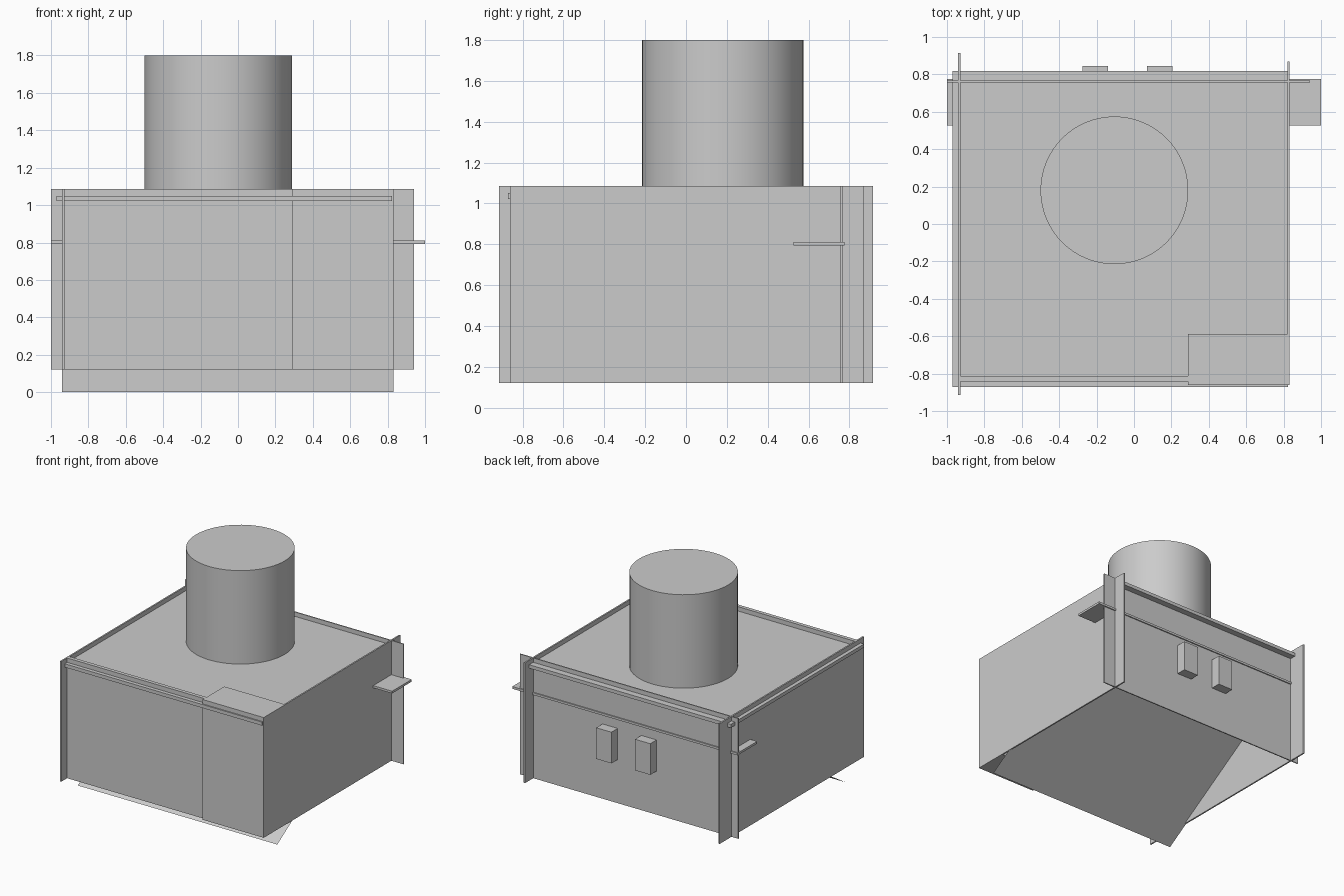
import bpy, bmesh
from mathutils import Matrix

if "Cube" in bpy.data.objects:
    bpy.data.objects.remove(bpy.data.objects["Cube"])


def new_object(name, bm):
    mesh = bpy.data.meshes.new(name)
    bm.to_mesh(mesh)
    bm.free()
    obj = bpy.data.objects.new(name, mesh)
    bpy.context.collection.objects.link(obj)
    return obj


def box(name, x, y, z):
    """Box from (min, max) ranges along each axis."""
    bm = bmesh.new()
    bmesh.ops.create_cube(bm, size=1)
    for v in bm.verts:
        v.co = [r[0] if c < 0 else r[1] for c, r in zip(v.co, (x, y, z))]
    return new_object(name, bm)


WALL = (0.12, 1.085)  # shared height range of the upright panels

# Upright panels that slot into each other
box("left_panel", (-0.94, -0.928), (-0.915, 0.915), WALL)
box("right_panel", (0.82, 0.832), (-0.60, 0.87), WALL)
box("back_panel", (-1.0, 0.94), (0.757, 0.766), WALL)
box("front_panel", (-0.93, 0.29), (-0.842, -0.812), WALL)
box("corner_block", (0.29, 0.832), (-0.862, -0.588), WALL)

# Horizontal plates passing through the walls
box("top_plate", (-0.97, 0.824), (-0.872, 0.817), (1.022, 1.05))
box("shelf", (-1.0, 1.0), (0.527, 0.775), (0.793, 0.811))

# Small boxes on the back
for name, x0 in (("back_box_left", -0.275), ("back_box_right", 0.07)):
    box(name, (x0, x0 + 0.135), (0.76, 0.846), (0.47, 0.72))

# Sloping sheet under the open bottom, rising towards the back
bm = bmesh.new()
corners = [(-0.94, -0.69, 0), (0.832, -0.69, 0), (0.832, 0.757, 0.915), (-0.94, 0.757, 0.915)]
bm.faces.new([bm.verts.new(c) for c in corners])
new_object("sloping_sheet", bm)

# Round drum on top
bm = bmesh.new()
bmesh.ops.create_cone(bm, cap_ends=True, segments=64, radius1=0.395, radius2=0.395,
                      depth=0.76, matrix=Matrix.Translation((-0.105, 0.18, 1.42)))
drum = new_object("drum", bm)
bpy.context.view_layer.objects.active = drum
drum.select_set(True)
bpy.ops.object.shade_smooth_by_angle()
